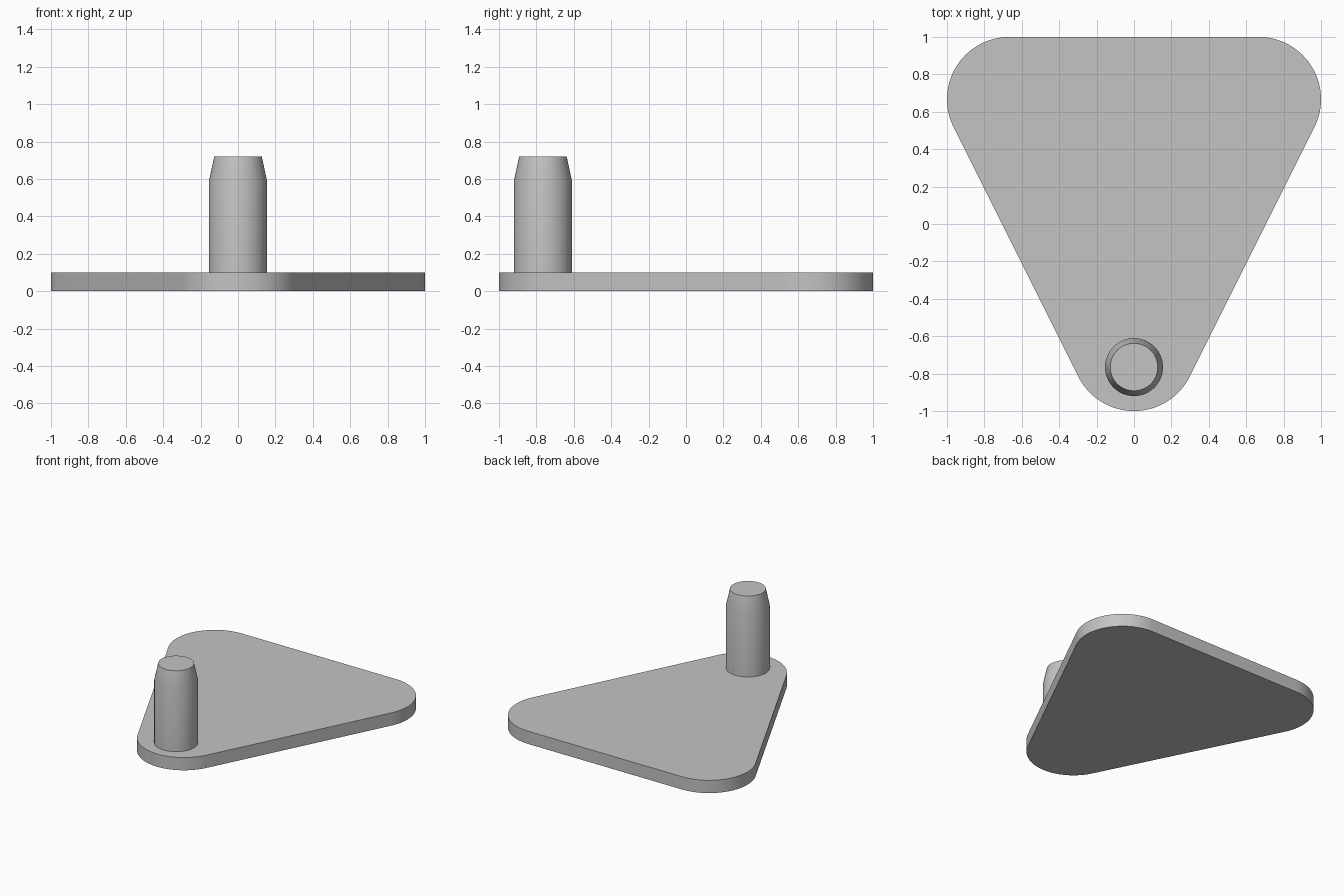
import bpy
import bmesh
from math import atan2, cos, sin, pi, radians

cube = bpy.data.objects.get("Cube")
if cube:
    bpy.data.objects.remove(cube, do_unlink=True)

grey = bpy.data.materials.new("plain_grey")
grey.use_nodes = True
grey.diffuse_color = (0.55, 0.55, 0.55, 1)
grey.node_tree.nodes["Principled BSDF"].inputs["Base Color"].default_value = grey.diffuse_color


def finish(name, bm):
    """Turn a bmesh into a grey object with smooth curves and sharp rims."""
    bmesh.ops.recalc_face_normals(bm, faces=bm.faces)
    mesh = bpy.data.meshes.new(name)
    bm.to_mesh(mesh)
    bm.free()
    mesh.materials.append(grey)
    obj = bpy.data.objects.new(name, mesh)
    bpy.context.collection.objects.link(obj)
    bpy.ops.object.select_all(action='DESELECT')
    bpy.context.view_layer.objects.active = obj
    obj.select_set(True)
    bpy.ops.object.shade_smooth_by_angle(angle=radians(30))
    obj.select_set(False)
    return obj


# Base plate: triangle with three equally rounded corners
RADIUS = 1 / 3
REACH = 1 - RADIUS
THICKNESS = 0.10
STEPS = 32
side = atan2(-1, 2)  # direction the right-hand slanted edge faces
corners = [
    ((0, -REACH), pi - side, 2 * pi + side),
    ((REACH, REACH), side, pi / 2),
    ((-REACH, REACH), pi / 2, pi - side),
]
bm = bmesh.new()
outline = []
for (cx, cy), start, end in corners:
    for i in range(STEPS + 1):
        a = start + (end - start) * i / STEPS
        outline.append(bm.verts.new((cx + RADIUS * cos(a), cy + RADIUS * sin(a), 0)))
bottom = bm.faces.new(outline)
top = bmesh.ops.extrude_face_region(bm, geom=[bottom], use_keep_orig=True)["geom"]
bmesh.ops.translate(bm, vec=(0, 0, THICKNESS),
                    verts=[v for v in top if isinstance(v, bmesh.types.BMVert)])
finish("base_plate", bm)

# Upright pin: cylinder with a tapered tip, seated in the plate
PIN_Y = -0.765
SIDES = 64
profile = [(0.155, 0.05), (0.155, 0.59), (0.127, 0.72)]
bm = bmesh.new()
rings = [[bm.verts.new((r * cos(2 * pi * i / SIDES), PIN_Y + r * sin(2 * pi * i / SIDES), z))
          for i in range(SIDES)] for r, z in profile]
for low, high in zip(rings, rings[1:]):
    for i in range(SIDES):
        j = (i + 1) % SIDES
        bm.faces.new((low[i], low[j], high[j], high[i]))
bm.faces.new(rings[0])
bm.faces.new(rings[-1])
finish("pin", bm)
